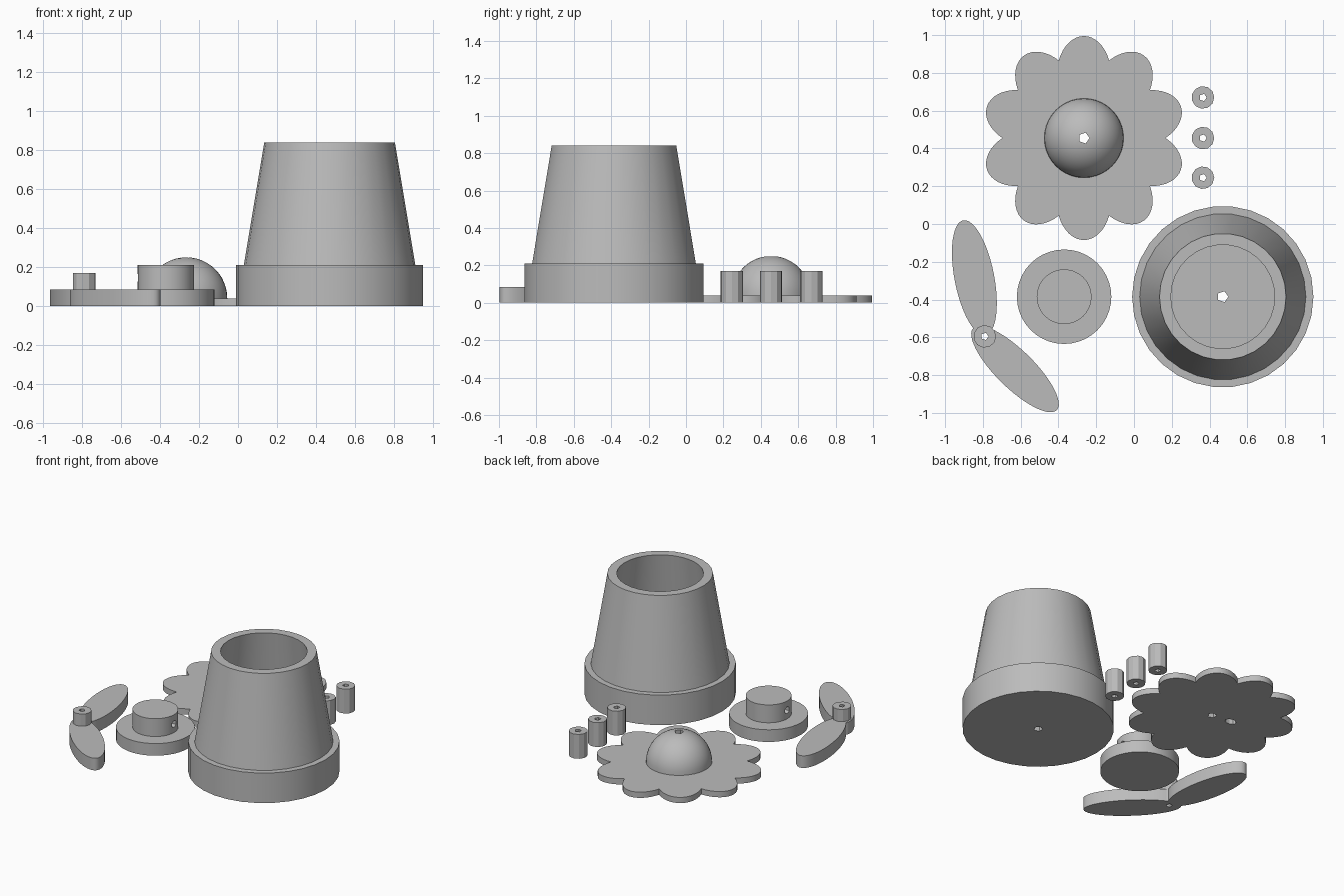
import bpy, bmesh, math
from mathutils import Matrix

cube = bpy.data.objects.get("Cube")
if cube:
    bpy.data.objects.remove(cube)

GREY = (0.5, 0.5, 0.5, 1)
mat = bpy.data.materials.new("plain_grey")
mat.use_nodes = True
mat.diffuse_color = GREY
mat.node_tree.nodes["Principled BSDF"].inputs["Base Color"].default_value = GREY


def finish(name, bm):
    bmesh.ops.recalc_face_normals(bm, faces=bm.faces)
    mesh = bpy.data.meshes.new(name)
    bm.to_mesh(mesh)
    bm.free()
    mesh.materials.append(mat)
    obj = bpy.data.objects.new(name, mesh)
    bpy.context.collection.objects.link(obj)
    return obj


def prism(name, outline, z0, z1):
    """Straight extrusion of a flat outline."""
    bm = bmesh.new()
    face = bm.faces.new([bm.verts.new((x, y, z0)) for x, y in outline])
    top = bmesh.ops.extrude_face_region(bm, geom=[face])["geom"]
    verts = [v for v in top if isinstance(v, bmesh.types.BMVert)]
    bmesh.ops.translate(bm, verts=verts, vec=(0, 0, z1 - z0))
    return finish(name, bm)


def lathe(name, center, profile, sides):
    """Closed turned solid; radius 0 points become poles."""
    bm = bmesh.new()
    rings = []
    for r, z in profile:
        count = sides if r > 0 else 1
        rings.append([bm.verts.new((center[0] + r * math.cos(math.tau * i / sides),
                                    center[1] + r * math.sin(math.tau * i / sides), z))
                      for i in range(count)])
    for a, b in zip(rings, rings[1:]):
        for i in range(sides):
            j = (i + 1) % sides
            quad = [a[i % len(a)], a[j % len(a)], b[j % len(b)], b[i % len(b)]]
            bm.faces.new(list(dict.fromkeys(quad)))
    return finish(name, bm)


def ellipse(center, a, b, tilt, sides=48):
    rot = Matrix.Rotation(math.radians(tilt), 2)
    points = []
    for i in range(sides):
        t = math.tau * i / sides
        x, y = rot @ Matrix.Diagonal((a, b)).to_2x2().col[0] * math.cos(t) + \
            rot @ Matrix.Diagonal((a, b)).to_2x2().col[1] * math.sin(t)
        points.append((center[0] + x, center[1] + y))
    return points


def circle(center, r, sides):
    return ellipse(center, r, r, 0, sides)


def combine(obj, other, operation):
    """Apply a boolean and discard the second object."""
    mod = obj.modifiers.new("combine", "BOOLEAN")
    mod.operation = operation
    mod.object = other
    bpy.context.view_layer.objects.active = obj
    bpy.ops.object.modifier_apply(modifier=mod.name)
    bpy.data.objects.remove(other)


def drill(obj, center, r):
    combine(obj, prism("drill", circle(center, r, 5), -0.1, 1), "DIFFERENCE")


def smooth(obj):
    bpy.ops.object.select_all(action="DESELECT")
    obj.select_set(True)
    bpy.context.view_layer.objects.active = obj
    bpy.ops.object.shade_smooth_by_angle(angle=math.radians(25))


# Upturned pot with a wide band, open cavity and drain hole
POT = (0.47, -0.385)
pot = lathe("pot", POT, [(0, 0), (0.48, 0), (0.48, 0.21), (0.44, 0.21), (0.335, 0.84),
                         (0.275, 0.84), (0.38, 0.08), (0, 0.08)], 30)
drill(pot, POT, 0.03)
smooth(pot)

# Flower plate: ten overlapping elliptical petals
FLOWER = (-0.265, 0.455)
PETALS, STEPS = 10, 16
OFFSET, LONG, WIDE = 0.33, 0.21, 0.1446
outline = []
for p in range(PETALS):
    for s in range(STEPS):
        t = math.pi / PETALS * (2 * s / STEPS - 1)
        # Far crossing of the ray with the petal ellipse
        qa = (math.cos(t) / LONG) ** 2 + (math.sin(t) / WIDE) ** 2
        qb = OFFSET * math.cos(t) / LONG ** 2
        qc = (OFFSET / LONG) ** 2 - 1
        r = (qb + math.sqrt(max(qb * qb - qa * qc, 0))) / qa
        angle = math.pi / 2 + math.tau * p / PETALS + t
        outline.append((FLOWER[0] + r * math.cos(angle), FLOWER[1] + r * math.sin(angle)))
flower = prism("flower_petals", outline, 0, 0.04)

# Domed flower centre
R = 0.21
arc = [(R * math.cos(math.pi / 2 * i / 12), 0.04 + R * math.sin(math.pi / 2 * i / 12))
       for i in range(12)]
dome = lathe("flower_dome", FLOWER, [(0, 0.02), (R, 0.02)] + arc + [(0, 0.04 + R)], 40)
combine(flower, dome, "UNION")
drill(flower, FLOWER, 0.03)
socket = prism("socket", ellipse((FLOWER[0] - 0.14, FLOWER[1] + 0.015), 0.04, 0.028, 0, 10), -0.1, 0.1)
combine(flower, socket, "DIFFERENCE")
smooth(flower)

# Stepped plug with a cross hole through the hub
PLUG = (-0.37, -0.385)
plug = lathe("plug", PLUG, [(0, 0), (0.25, 0), (0.25, 0.085), (0.145, 0.085),
                            (0.145, 0.21), (0, 0.21)], 40)
pin = prism("cross_hole", circle((0, 0), 0.025, 6), -0.2, 0.2)
pin.data.transform(Matrix.Translation((PLUG[0], PLUG[1], 0.145)) @ Matrix.Rotation(math.pi / 2, 4, "Y"))
combine(plug, pin, "DIFFERENCE")
smooth(plug)

# Pair of leaves joined by a hollow peg
PEG = (-0.79, -0.595)
leaves = prism("leaf_pair", ellipse((-0.845, -0.285), 0.31, 0.105, 101), 0, 0.085)
combine(leaves, prism("second_leaf", ellipse((-0.63, -0.768), 0.31, 0.1, -44.5), 0, 0.085), "UNION")
combine(leaves, prism("peg", circle(PEG, 0.06, 11), 0, 0.17), "UNION")
drill(leaves, PEG, 0.02)
smooth(leaves)

# Three loose hollow spacers
for i, y in enumerate((0.245, 0.455, 0.67)):
    spacer = prism(f"spacer_{i + 1}", circle((0.365, y), 0.06, 11), 0, 0.17)
    drill(spacer, (0.365, y), 0.02)
